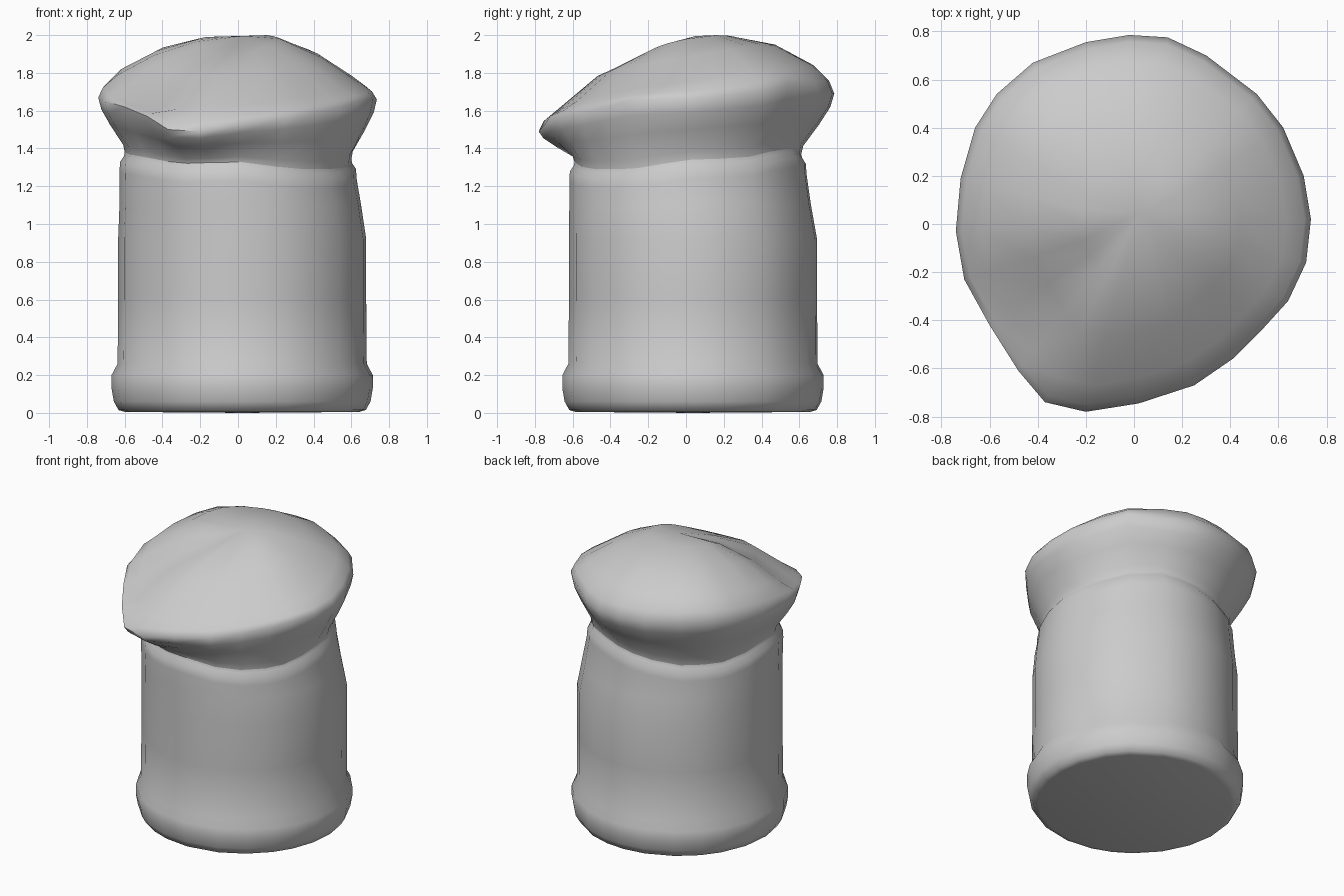
import bpy, bmesh, math

if "Cube" in bpy.data.objects:
    bpy.data.objects.remove(bpy.data.objects["Cube"])

# outline of the puffed rim seen from above, counter-clockwise from the right
OUTLINE = [(.735, .02), (.705, .2), (.62, .4), (.51, .54), (.3, .7), (.14, .775),
           (-.02, .785), (-.2, .755), (-.42, .67), (-.57, .54), (-.66, .4), (-.72, .19),
           (-.74, -.03), (-.705, -.23), (-.6, -.42), (-.48, -.61), (-.37, -.74), (-.2, -.78),
           (.02, -.745), (.25, -.67), (.41, -.56), (.54, -.43), (.64, -.32), (.715, -.16)]
ANGLES = [math.atan2(y, x) % math.tau for x, y in OUTLINE]

# heights around the circle, evenly spaced from the right, counter-clockwise
NECK_Z = [1.34, 1.35, 1.41, 1.37, 1.33, 1.33, 1.38, 1.36, 1.32, 1.33, 1.29, 1.29]
RIM_Z = [1.66, 1.68, 1.70, 1.74, 1.70, 1.69, 1.69, 1.69, 1.71, 1.71, 1.70, 1.68,
         1.67, 1.65, 1.62, 1.57, 1.50, 1.49, 1.53, 1.56, 1.59, 1.62, 1.65, 1.66]
SHOULDER_Z = [1.75, 1.84, 1.84, 1.86, 1.80, 1.60, 1.62, 1.69]
DOME_Z = [1.88, 1.94, 1.95, 1.95, 1.90, 1.77, 1.79, 1.83]
CROWN_Z = [1.98, 2.0, 1.995, 1.99, 1.97, 1.89, 1.89, 1.94]


def around(values, a):
    """Periodic interpolation of evenly spaced values."""
    f = a / math.tau * len(values)
    i, t = int(f), f % 1
    return values[i % len(values)] * (1 - t) + values[(i + 1) % len(values)] * t


def circle(r, cx, cy, z):
    return [(cx + r * math.cos(a), cy + r * math.sin(a), z(a) if callable(z) else z)
            for a in ANGLES]


def loft(name, rings, start=None, end=None, sharp=50):
    """Skin rings bottom to top; optional centre points close the ends."""
    bm = bmesh.new()
    loops = [[bm.verts.new(p) for p in ring] for ring in rings]
    n = len(ANGLES)
    for lo, hi in zip(loops, loops[1:]):
        for i in range(n):
            j = (i + 1) % n
            bm.faces.new((lo[i], lo[j], hi[j], hi[i]))
    for point, loop in ((start, loops[0]), (end, loops[-1])):
        if point:
            c = bm.verts.new(point)
            for i in range(n):
                bm.faces.new((loop[i], loop[(i + 1) % n], c))
    bmesh.ops.recalc_face_normals(bm, faces=bm.faces)
    mesh = bpy.data.meshes.new(name)
    bm.to_mesh(mesh)
    bm.free()
    ob = bpy.data.objects.new(name, mesh)
    bpy.context.collection.objects.link(ob)
    bpy.ops.object.select_all(action='DESELECT')
    ob.select_set(True)
    bpy.context.view_layer.objects.active = ob
    bpy.ops.object.shade_smooth_by_angle(angle=math.radians(sharp))
    return ob


def neck_drop(d):
    return lambda a: around(NECK_Z, a) - d


neck = circle(.6, 0, .01, neck_drop(0))

# rolled foot and slightly leaning band, up to the wavy neck
C = (.022, .037)
body = [circle(r, *C, z) for r, z in
        [(.62, .005), (.655, .015), (.68, .06), (.692, .13), (.692, .2), (.66, .26), (.657, .6), (.657, .92)]]
body += [circle(.64, .012, .022, 1.1), circle(.628, 0, .01, neck_drop(.1)),
         circle(.625, 0, .01, neck_drop(.05)), circle(.605, 0, .01, neck_drop(.02)), neck]
loft("band", body, start=(*C, 0))

# flared underside, from neck out to the rim
rim = [(x, y, around(RIM_Z, i / 24 * math.tau)) for i, (x, y) in enumerate(OUTLINE)]
puff = [neck]
for tr, tz in [(.06, .14), (.55, .5), (.88, .78)]:
    puff.append([(p[0] + (q[0] - p[0]) * tr, p[1] + (q[1] - p[1]) * tr, p[2] + (q[2] - p[2]) * tz)
                 for p, q in zip(neck, rim)])
puff.append(rim)

# lopsided crown closing over the top
shoulder = [(x * .86, y * .86, around(SHOULDER_Z, a)) for (x, y), a in zip(OUTLINE, ANGLES)]
puff.append([(p[0] * .965, p[1] * .965, p[2] * .55 + q[2] * .45) for p, q in zip(rim, shoulder)])
puff.append(shoulder)
for s, heights in ((.6, DOME_Z), (.3, CROWN_Z)):
    puff.append([(x * s, y * s, around(heights, a)) for (x, y), a in zip(OUTLINE, ANGLES)])
loft("puffed_top", puff, end=(.03, .05, 1.995), sharp=60)
